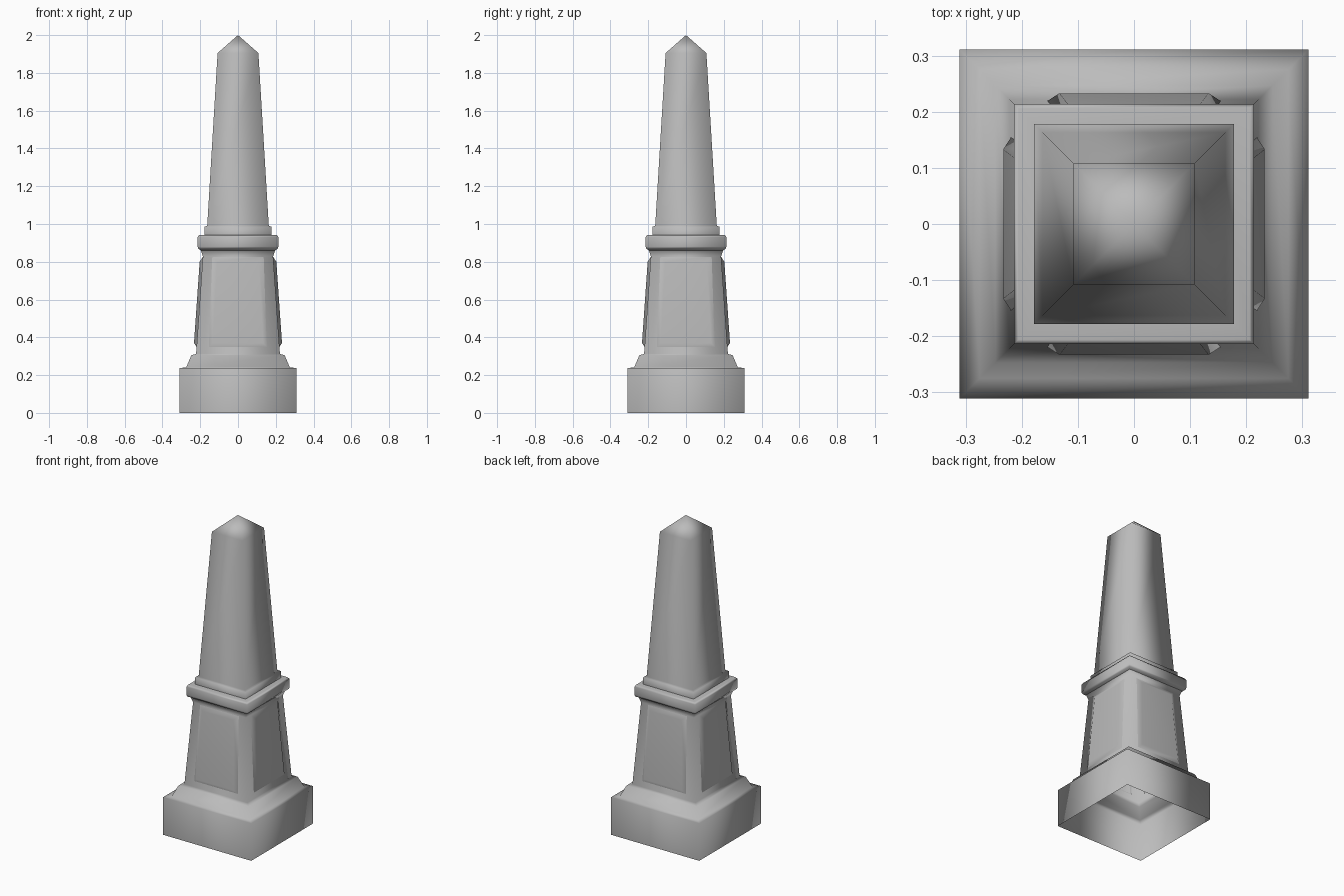
import bpy
import bmesh
from math import pi
from mathutils import Matrix

cube = bpy.data.objects.get("Cube")
if cube:
    bpy.data.objects.remove(cube, do_unlink=True)

# Single stone colour
stone = bpy.data.materials.new("grey stone")
stone.use_nodes = True
GREY = (0.5, 0.5, 0.5, 1)
stone.diffuse_color = GREY
stone.node_tree.nodes["Principled BSDF"].inputs["Base Color"].default_value = GREY


def finish(bm, name):
    """Make a smooth object whose larger faces dominate the shading."""
    mesh = bpy.data.meshes.new(name)
    for face in bm.faces:
        face.smooth = True
    bm.to_mesh(mesh)
    bm.free()
    mesh.materials.append(stone)
    obj = bpy.data.objects.new(name, mesh)
    bpy.context.collection.objects.link(obj)
    weighted = obj.modifiers.new("area weighted shading", "WEIGHTED_NORMAL")
    weighted.mode = "FACE_AREA"


def square_loft(name, profile):
    """Open shell through square rings given as (half width, height)."""
    bm = bmesh.new()
    corners = [(-1, -1), (1, -1), (1, 1), (-1, 1)]
    previous = None
    for w, z in profile:
        if w == 0:
            ring = [bm.verts.new((0, 0, z))] * 4
        else:
            ring = [bm.verts.new((x * w, y * w, z)) for x, y in corners]
        if previous:
            for i in range(4):
                j = (i + 1) % 4
                quad = [previous[i], previous[j], ring[j], ring[i]]
                bm.faces.new(list(dict.fromkeys(quad)))
        previous = ring
    finish(bm, name)


# Plinth, sloped foot and tapering pedestal with a flared top, open underneath
square_loft("pedestal", [(0.311, 0), (0.311, 0.238), (0.275, 0.24),
                         (0.247, 0.305), (0.222, 0.312), (0.186, 0.83),
                         (0.196, 0.86)])

# Moulded cap with softened edges
square_loft("cap", [(0.196, 0.86), (0.21, 0.868), (0.214, 0.88),
                    (0.214, 0.93), (0.206, 0.943), (0.15, 0.943)])

# Collar, tapering shaft and pointed tip
square_loft("shaft", [(0.178, 0.943), (0.178, 0.986), (0.163, 0.99),
                      (0.108, 1.905), (0, 2)])

# Raised tapering panel with bevelled borders on each side of the pedestal
for turn, side in enumerate(("front", "left", "back", "right")):
    bm = bmesh.new()
    bmesh.ops.create_cube(bm, size=2)
    back = [f for f in bm.faces if f.normal.y > 0.5]
    bmesh.ops.delete(bm, geom=back, context="FACES_ONLY")
    for v in bm.verts:
        top = v.co.z > 0
        behind = v.co.y > 0
        spread = 0.028 if behind else 0
        width = (0.11 if top else 0.133) + spread
        depth = (0.203 if top else 0.233) - (0.018 if behind else 0)
        height = 0.8 + spread if top else 0.37 - spread
        v.co = (v.co.x * width, -depth, height)
    bm.transform(Matrix.Rotation(turn * pi / 2, 4, "Z"))
    finish(bm, side + "_panel")
